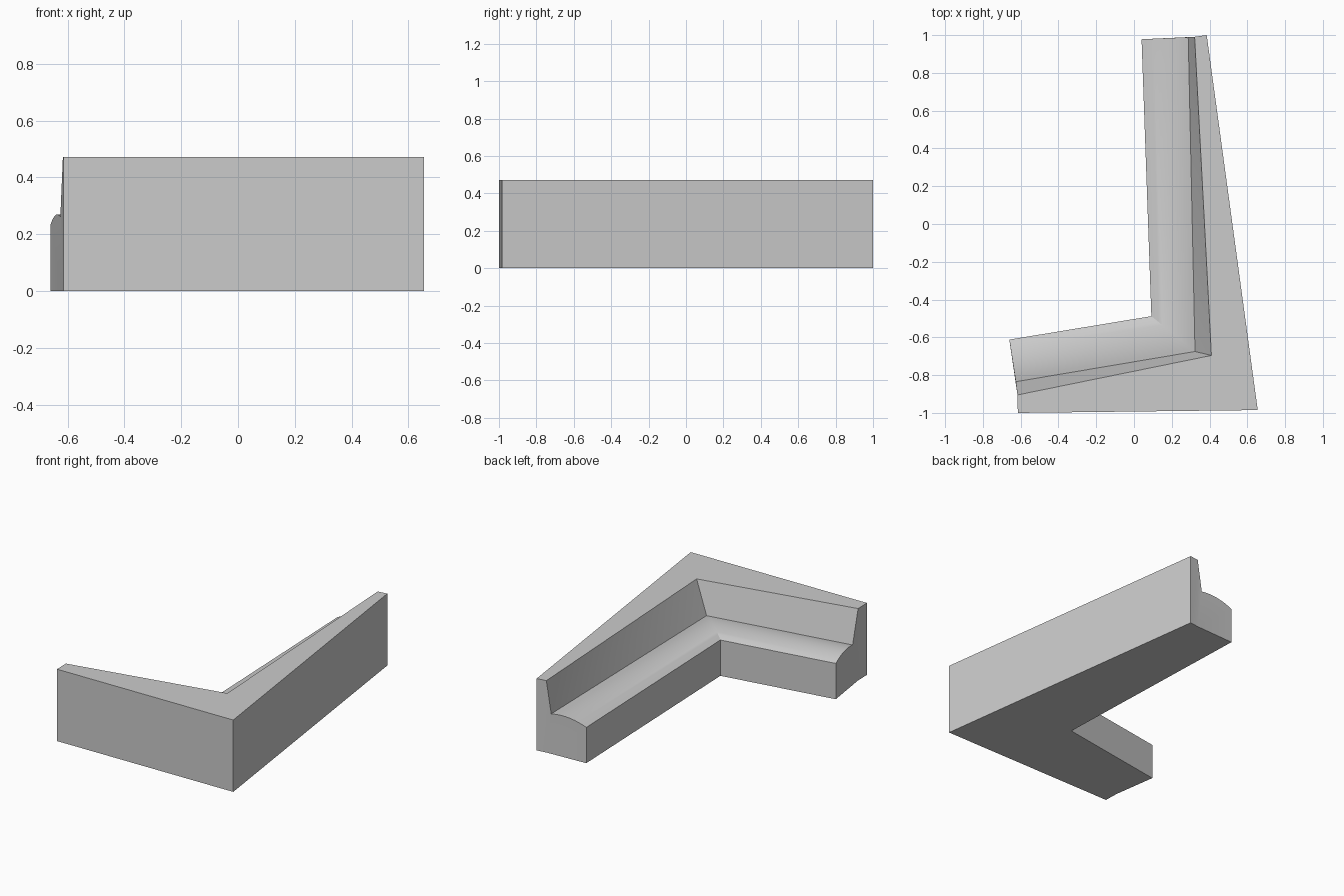
import bpy, bmesh, math
from mathutils import Vector

if "Cube" in bpy.data.objects:
    bpy.data.objects.remove(bpy.data.objects["Cube"])

# One flat colour for the whole bench
grey = bpy.data.materials.new("plain grey")
grey.diffuse_color = (0.6, 0.6, 0.6, 1)
grey.use_nodes = True
grey.node_tree.nodes["Principled BSDF"].inputs["Base Color"].default_value = grey.diffuse_color

SEAT_FRONT, SEAT_BACK, TOP = 0.235, 0.262, 0.472
ARC = 12

# Plan points per station: seat front, seat rear, backrest top edge, outer wall
stations = [
    ((-0.66, -0.612), (-0.626, -0.835), (-0.617, -0.905), (-0.615, -1.0)),   # short end
    ((0.092, -0.488), (0.323, -0.675), (0.41, -0.696), (0.655, -0.985)),     # corner
    ((0.04, 0.978), (0.287, 0.989), (0.321, 0.991), (0.385, 1.0)),           # long end
]


def ring(front, rear, edge, outer):
    """Closed cross-section, starting at the bottom of the seat front."""
    f, r = Vector(front), Vector(rear)
    pts = [(*f, 0)]
    for i in range(ARC + 1):  # domed cushion
        t = i / ARC
        z = SEAT_FRONT + (SEAT_BACK - SEAT_FRONT) * t + 0.074 * t * (1 - t)
        pts.append((*f.lerp(r, t), z))
    pts += [(*edge, TOP), (*outer, TOP), (*outer, 0), (*edge, 0)]
    return pts


bm = bmesh.new()
rings = [[bm.verts.new(p) for p in ring(*s)] for s in stations]
n = len(rings[0])
rear_i, edge_i = ARC + 1, ARC + 2

# Both legs of the bench
for a, b, corner_first in ((rings[0], rings[1], False), (rings[1], rings[2], True)):
    for i in range(n):
        j = (i + 1) % n
        if i == rear_i and corner_first:  # twisted backrest, split into two planes
            bm.faces.new((a[i], a[j], b[i]))
            bm.faces.new((a[j], b[j], b[i]))
        else:
            bm.faces.new((a[i], a[j], b[j], b[i]))

# End caps: seat part and backrest part
for r in (rings[0], rings[2]):
    bm.faces.new(r[:edge_i + 1] + [r[-1]])
    bm.faces.new(r[edge_i:])

bmesh.ops.recalc_face_normals(bm, faces=bm.faces)
mesh = bpy.data.meshes.new("corner_bench")
bm.to_mesh(mesh)
bm.free()
mesh.materials.append(grey)
bench = bpy.data.objects.new("corner_bench", mesh)
bpy.context.collection.objects.link(bench)
bpy.context.view_layer.objects.active = bench
bench.select_set(True)
bpy.ops.object.shade_smooth_by_angle(angle=math.radians(20))
